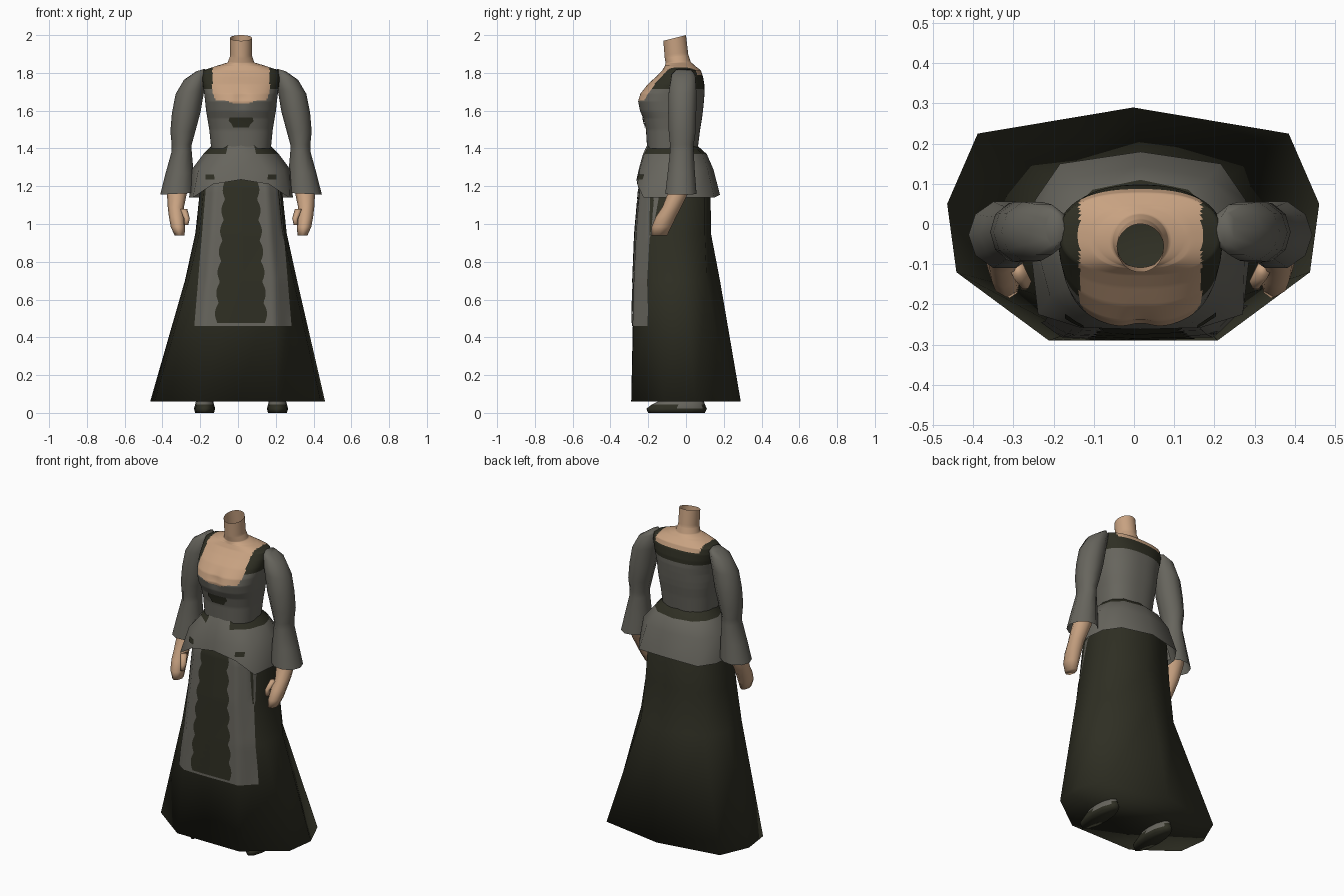
import bpy, bmesh, math
from mathutils import Vector
from mathutils.bvhtree import BVHTree

if "Cube" in bpy.data.objects:
    bpy.data.objects.remove(bpy.data.objects["Cube"])

CX = 0.016  # the body sits slightly off the middle


def material(name, rgb):
    m = bpy.data.materials.new(name)
    m.diffuse_color = (*rgb, 1)
    m.use_nodes = True
    m.node_tree.nodes["Principled BSDF"].inputs["Base Color"].default_value = m.diffuse_color
    return m


SKIN = material("skin", (0.575, 0.36, 0.22))
GREY = material("grey cloth", (0.135, 0.130, 0.110))
DARK = material("dark olive cloth", (0.028, 0.028, 0.017))


def finish(name, bm, mats):
    me = bpy.data.meshes.new(name)
    bm.to_mesh(me)
    bm.free()
    for m in mats:
        me.materials.append(m)
    me.polygons.foreach_set("use_smooth", [True] * len(me.polygons))
    ob = bpy.data.objects.new(name, me)
    bpy.context.collection.objects.link(ob)
    return ob


def loft(name, rings, mats, rule=None, bottom=False, top=False):
    """Skin a stack of closed rings, listed upward, each anticlockwise from above."""
    bm = bmesh.new()
    rows = [[bm.verts.new(p) for p in r] for r in rings]
    n = len(rows[0])
    for i in range(len(rows) - 1):
        a, b = rows[i], rows[i + 1]
        for j in range(n):
            k = (j + 1) % n
            f = bm.faces.new((a[j], a[k], b[k], b[j]))
            if rule:
                f.material_index = rule(f.calc_center_median(), i, j)
    if bottom:
        bm.faces.new(rows[0][::-1])
    if top:
        bm.faces.new(rows[-1])
    return finish(name, bm, mats)


def tube(name, keys, mats, sides=10, side=1, rule=None, bottom=False, top=False):
    """Limb from oval rings (x, y, z, radius x, radius y, outward slope)."""
    rings = []
    for x, y, z, rx, ry, s in keys:
        ring = []
        for j in range(sides):
            a = 2 * math.pi * j / sides
            dx = rx * math.cos(a)
            ring.append((CX + side * x + dx, y + ry * math.sin(a), z + s * side * dx))
        rings.append(ring)
    return loft(name, rings, mats, rule, bottom, top)


def mirrored(half, shift=0):
    """Full ring from points running front to back along the +x side."""
    pts = half + [(-x, y, z) for x, y, z in half[-2:0:-1]]
    return [(CX + shift + x, y, z) for x, y, z in pts]


def level(z, *pts):
    return [(x, y, z) for x, y in pts]


def front_plate(name, target, rows, cols, lift, mat):
    """Thin cloth patch laid on the front of a part; rows are (z, left, right)."""
    bm = bmesh.new()
    bm.from_mesh(target.data)
    tree = BVHTree.FromBMesh(bm)
    bm.free()
    bm = bmesh.new()
    grid = []
    for z, xl, xr in rows:
        row, y = [], -0.1
        for c in range(cols + 1):
            x = CX + xl + (xr - xl) * c / cols
            hit = tree.ray_cast(Vector((x, -2, z)), Vector((0, 1, 0)))
            if hit[0]:
                y = hit[0].y
                nx = hit[1] if hit[1].y < 0 else -hit[1]
                row.append(bm.verts.new((x + nx.x * lift, y + nx.y * lift, z)))
            else:
                row.append(bm.verts.new((x, y - lift, z)))
        grid.append(row)
    for a, b in zip(grid, grid[1:]):
        for c in range(cols):
            bm.faces.new((a[c], a[c + 1], b[c + 1], b[c]))
    return finish(name, bm, [mat])


# Long skirt with closed hem and a ridge down the back between two folds
skirt = loft("skirt", [
    mirrored(level(0.06, (0, -.29), (.21, -.29), (.44, -.12), (.463, .05), (.387, .225), (0, .29)), -0.018),
    mirrored(level(0.70, (0, -.277), (.175, -.272), (.278, -.17), (.297, -.01), (.212, .11), (0, .18))),
    mirrored(level(0.95, (0, -.267), (.155, -.26), (.222, -.19), (.242, -.03), (.19, .1), (0, .132))),
    mirrored(level(1.20, (0, -.245), (.14, -.24), (.196, -.185), (.215, -.03), (.17, .1), (0, .13))),
    mirrored(level(1.40, (0, -.20), (.07, -.195), (.12, -.13), (.14, -.05), (.1, .03), (0, .05))),
], [DARK], bottom=True)

# Apron and its scalloped middle panel
apron_rows, panel_rows = [], []
for i in range(31):
    t = i / 30
    h = 0.255 - 0.066 * t
    apron_rows.append((0.46 + 0.78 * t, 0.01 - h, 0.01 + h))
for i in range(73):
    t = i / 72
    h = 0.125 - 0.048 * t + 0.016 * abs(math.sin(t * math.pi * 7))
    panel_rows.append((0.475 + 0.765 * t, -h, h))
front_plate("apron", skirt, apron_rows, 30, 0.004, GREY)
front_plate("apron_panel", skirt, panel_rows, 16, 0.008, DARK)

# Flared peplum with a dark waistband broken at the front
peplum = loft("peplum", [
    mirrored([(0, -.262, 1.235), (.15, -.258, 1.21), (.255, -.225, 1.14), (.275, -.05, 1.14),
              (.262, .06, 1.14), (.2, .15, 1.14), (0, .18, 1.155)]),
    mirrored(level(1.29, (0, -.25), (.13, -.245), (.225, -.18), (.26, -.05), (.245, .04), (.17, .115), (0, .145))),
    mirrored(level(1.37, (0, -.228), (.08, -.222), (.165, -.15), (.2, -.05), (.18, .025), (.12, .085), (0, .11))),
    mirrored(level(1.415, (0, -.207), (.07, -.199), (.128, -.14), (.155, -.06), (.14, 0), (.095, .042), (0, .06))),
], [GREY, DARK], rule=lambda c, i, j: int(i == 2 and j not in (0, 11)))


# Torso: bodice, square neckline, straps, neck
def torso_rule(c, i, j):
    x, y, z = abs(c.x - CX), c.y, c.z
    if z > 1.845:
        return 0
    if x < 0.152:
        if y < -0.02:
            low = 1.635 + 0.018 * min(1, (x / 0.08) ** 2) + 0.05 * max(0, (x - 0.125) / 0.027) ** 2
            return 0 if z > low else 1
        if z > 1.79:
            return 0
    return 2 if z > 1.715 else 1


KEYS = [  # z, half width, front y, back y, tilt
    (1.40, .158, -.206, .062, 0), (1.50, .168, -.212, .075, 0), (1.56, .178, -.226, .085, 0),
    (1.60, .185, -.246, .090, 0), (1.65, .190, -.258, .095, 0), (1.69, .195, -.245, .098, 0),
    (1.74, .202, -.203, .097, 0), (1.78, .205, -.158, .090, 0), (1.814, .200, -.125, .078, 0),
    (1.837, .130, -.112, .048, 0), (1.855, .070, -.108, .025, .05), (1.89, .058, -.113, .012, .12),
    (1.985, .058, -.12, 0, .25)]
SUB, SEG = 8, 128
rings = []
for i in range((len(KEYS) - 1) * SUB + 1):
    k = min(i // SUB, len(KEYS) - 2)
    t = i / SUB - k
    z, hx, yf, yb, tilt = [a + (b - a) * t for a, b in zip(KEYS[k], KEYS[k + 1])]
    e = 0.82 if z < 1.84 else 1.0
    ring = []
    for j in range(SEG):
        a = 2 * math.pi * (j + 0.5) / SEG
        c, s = math.cos(a), math.sin(a)
        x = hx * math.copysign(abs(c) ** e, c)
        dy = (yb - yf) / 2 * math.copysign(abs(s) ** e, s)
        y = (yb + yf) / 2 + dy
        if s < 0:  # slight hollow between the breasts
            y += 0.012 * math.exp(-(x / .035) ** 2 - ((z - 1.66) / .05) ** 2)
        ring.append((CX + x, y, z + tilt * dy))
    rings.append(ring)
torso = loft("torso", rings, [SKIN, GREY, DARK], rule=torso_rule)

# Dark trims on the bodice and peplum
front_plate("bodice_trim", torso, [(1.51, -.04, .04), (1.53, -.05, .05), (1.545, -.065, .065), (1.565, -.06, .06)],
            6, 0.005, DARK)
for side in (-1, 1):
    a, b = sorted((side * .14, side * .185))
    front_plate("peplum_trim", peplum, [(1.235, a, b), (1.262, a, b)], 3, 0.005, DARK)

for side, tag in ((-1, "left"), (1, "right")):
    # Sleeve with puffed shoulder, pinched elbow and flared cuff
    tube("sleeve_" + tag, [
        (.338, -.027, 1.160, .090, .087, -.05), (.325, -.025, 1.27, .074, .076, 0),
        (.314, -.022, 1.385, .053, .066, 0), (.314, -.022, 1.42, .053, .066, 0),
        (.308, -.020, 1.49, .066, .075, 0),
        (.290, -.020, 1.59, .076, .078, -.05), (.270, -.018, 1.70, .076, .077, -.15),
        (.240, -.014, 1.785, .062, .066, -.35), (.215, -.012, 1.815, .022, .042, -.3)],
        [GREY], side=side, top=True)
    # Forearm and hand
    tube("forearm_" + tag, [
        (.325, -.142, .938, .026, .042, 0), (.334, -.130, .985, .038, .052, 0),
        (.340, -.105, 1.04, .042, .054, 0), (.345, -.075, 1.09, .043, .050, 0),
        (.338, -.035, 1.18, .055, .055, 0), (.325, -.010, 1.27, .050, .050, 0)],
        [SKIN], sides=8, side=side, bottom=True)
    tube("thumb_" + tag, [
        (.290, -.150, .995, .011, .015, 0), (.287, -.143, 1.03, .016, .020, 0),
        (.305, -.115, 1.08, .020, .024, 0)], [SKIN], sides=6, side=side, bottom=True, top=True)
    # Shoe, dark with grey over the instep
    tube("shoe_" + tag, [
        (.193, -.050, 0, .050, .150, 0), (.193, -.050, .022, .056, .160, 0),
        (.193, -.040, .045, .050, .140, 0), (.193, .000, .09, .038, .085, 0)],
        [DARK, GREY], sides=12, side=side, bottom=True, top=True,
        rule=lambda c, i, j: int(i == 2 or (i == 1 and -.06 < c.y < .06)))
